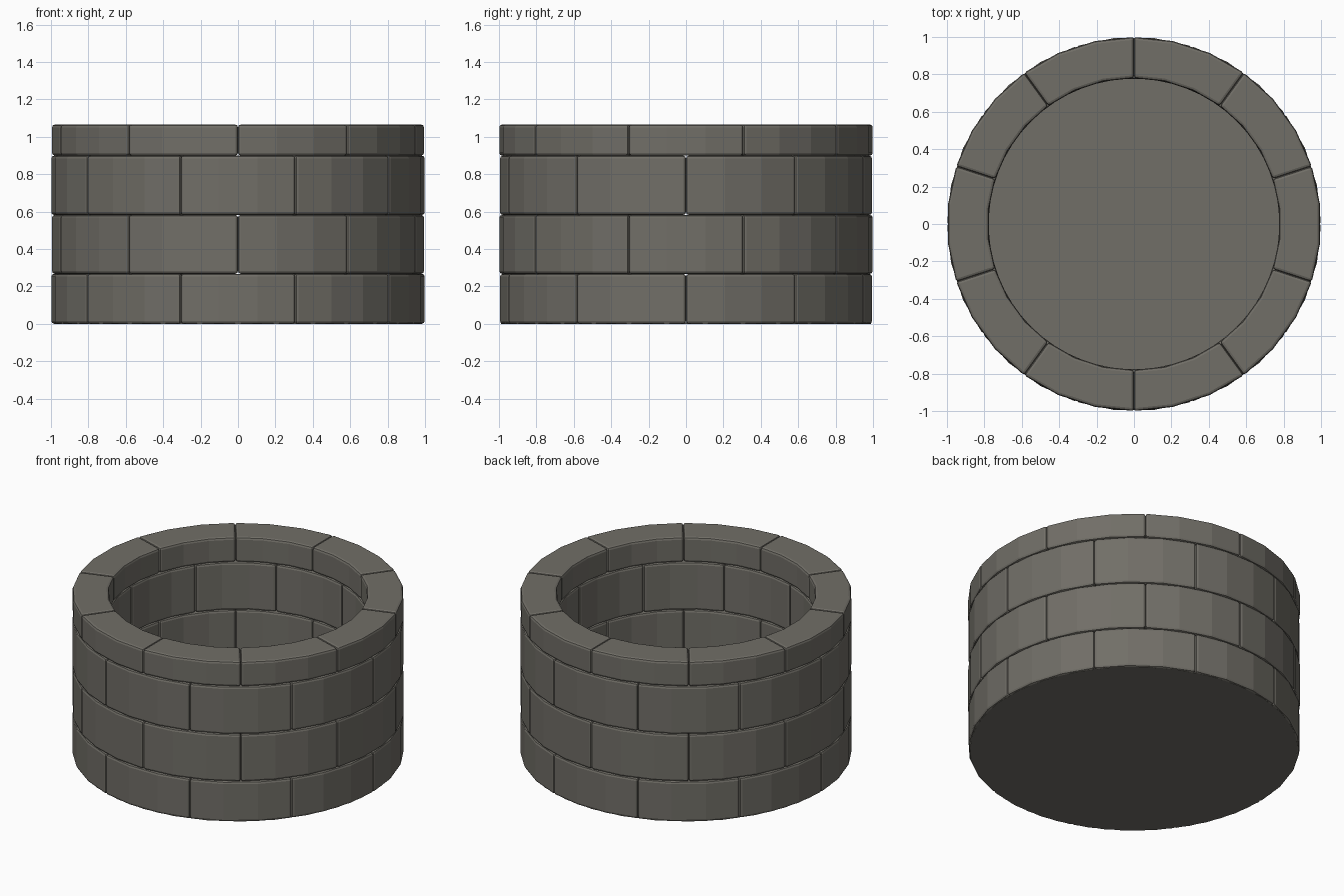
import bpy, bmesh, math

if "Cube" in bpy.data.objects:
    bpy.data.objects.remove(bpy.data.objects["Cube"])

R_OUT, R_IN = 1.0, 0.78
BRICKS, SEG = 10, 3            # bricks per course, facets per brick
STEP = 2 * math.pi / BRICKS

stone = bpy.data.materials.new("grey_stone")
stone.diffuse_color = (0.165, 0.157, 0.136, 1)
stone.use_nodes = True
stone.node_tree.nodes["Principled BSDF"].inputs["Base Color"].default_value = stone.diffuse_color


def finish(name, bm):
    bmesh.ops.recalc_face_normals(bm, faces=bm.faces)
    me = bpy.data.meshes.new(name)
    bm.to_mesh(me)
    bm.free()
    me.materials.append(stone)
    ob = bpy.data.objects.new(name, me)
    bpy.context.collection.objects.link(ob)
    return ob


def add_brick(bm, a0, z0, z1):
    """One curved block: rectangular section swept through three facets."""
    rings = []
    for i in range(SEG + 1):
        a = a0 + STEP * i / SEG
        c, s = math.cos(a), math.sin(a)
        rings.append([bm.verts.new((r * c, r * s, z)) for r, z in
                      ((R_IN, z0), (R_OUT, z0), (R_OUT, z1), (R_IN, z1))])
    for a, b in zip(rings, rings[1:]):
        for k in range(4):
            n = (k + 1) % 4
            bm.faces.new((a[k], a[n], b[n], b[k]))
    bm.faces.new(rings[0])
    bm.faces.new(rings[-1][::-1])


# Courses of bricks, alternate courses shifted by half a brick
courses = [("bottom_course", 0.0, 0.267, 0.5),
           ("lower_middle_course", 0.267, 0.582, 0.0),
           ("upper_middle_course", 0.582, 0.899, 0.5),
           ("rim_course", 0.899, 1.065, 0.0)]
for name, z0, z1, shift in courses:
    bm = bmesh.new()
    for i in range(BRICKS):
        add_brick(bm, math.pi / 2 + (i + shift) * STEP, z0, z1)
    ob = finish(name, bm)
    bev = ob.modifiers.new("worn_edges", 'BEVEL')
    bev.width = 0.015
    bev.segments = 2
    bev.limit_method = 'ANGLE'
    bev.angle_limit = math.radians(30)

# Floor disc closing the bottom
bm = bmesh.new()
bmesh.ops.create_cone(bm, cap_ends=True, segments=BRICKS * SEG,
                      radius1=0.988, radius2=0.988, depth=0.008)
bmesh.ops.translate(bm, verts=bm.verts, vec=(0, 0, 0.004))
finish("floor", bm)
